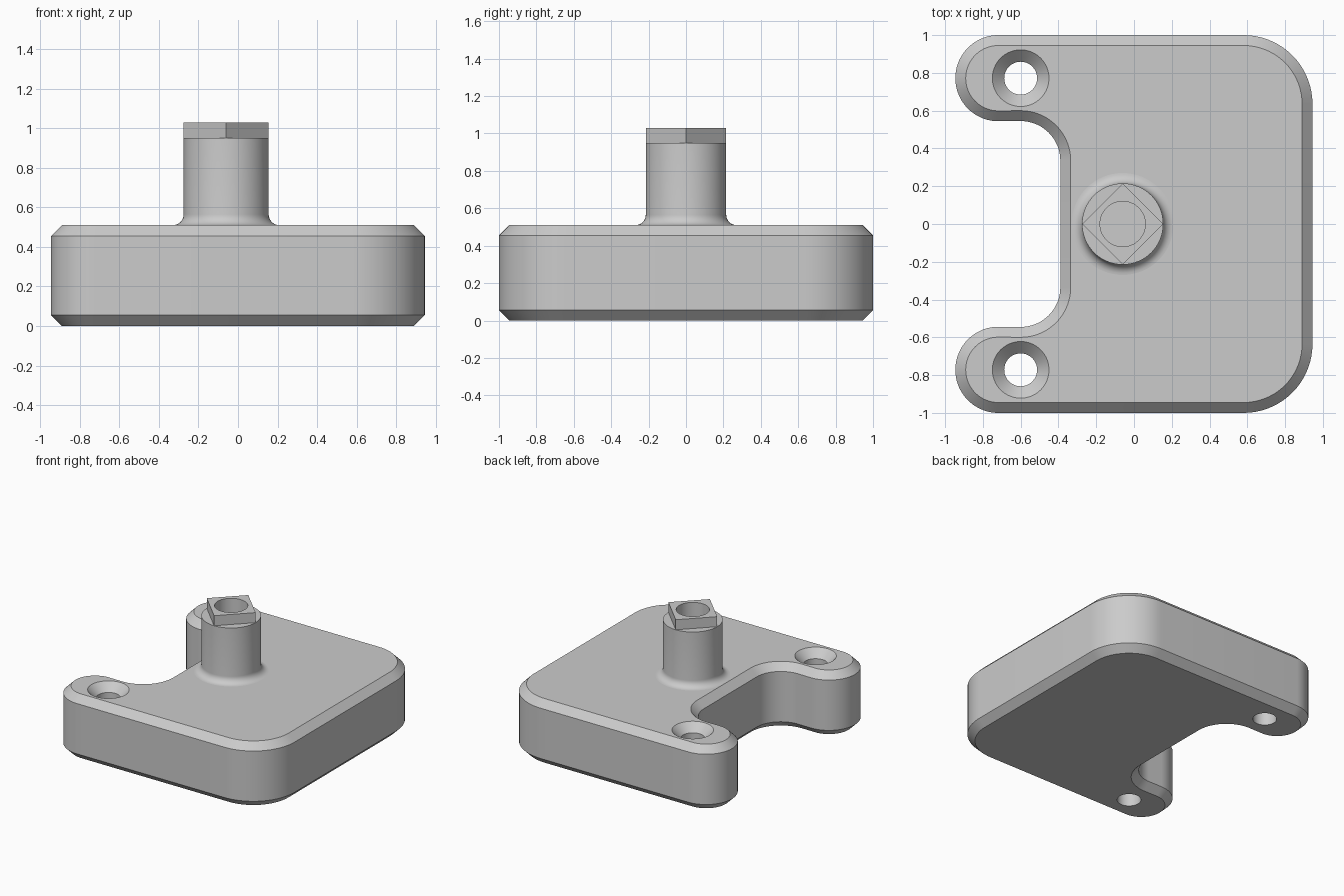
import bpy, bmesh
from math import cos, sin, pi, radians, tau
from mathutils import Vector

cube = bpy.data.objects.get("Cube")
if cube:
    bpy.data.objects.remove(cube, do_unlink=True)

grey = bpy.data.materials.new("light_grey")
grey.use_nodes = True
grey.diffuse_color = (0.6, 0.6, 0.6, 1)
grey.node_tree.nodes["Principled BSDF"].inputs["Base Color"].default_value = (0.6, 0.6, 0.6, 1)

HEIGHT, CHAMFER = 0.51, 0.055
POST_X, POST_R, POST_TOP, TOP = -0.06, 0.215, 0.95, 1.03
BORE_R, BORE_FLOOR = 0.12, 0.55
SEG = 64


def loft(name, rings, cap=True, closed=False, location=(0, 0, 0)):
    """Skin equal-length rings of points, capping the ends or joining last to first."""
    bm = bmesh.new()
    loops = [[bm.verts.new(p) for p in ring] for ring in rings]
    pairs = list(zip(loops, loops[1:]))
    if closed:
        pairs.append((loops[-1], loops[0]))
    for a, b in pairs:
        for i in range(len(a)):
            j = (i + 1) % len(a)
            bm.faces.new((a[i], a[j], b[j], b[i]))
    if cap:
        bm.faces.new(loops[0][::-1])
        bm.faces.new(loops[-1])
    bmesh.ops.recalc_face_normals(bm, faces=bm.faces)
    mesh = bpy.data.meshes.new(name)
    bm.to_mesh(mesh)
    bm.free()
    mesh.materials.append(grey)
    ob = bpy.data.objects.new(name, mesh)
    ob.location = location
    bpy.context.collection.objects.link(ob)
    return ob


def circle(r, z):
    return [(r * cos(tau * i / SEG), r * sin(tau * i / SEG), z) for i in range(SEG)]


def square(r, z):
    """Square with its corners on the axes, sampled like a circle."""
    corners = [Vector(c) for c in ((r, 0, z), (0, r, z), (-r, 0, z), (0, -r, z))]
    n = SEG // 4
    return [corners[k].lerp(corners[(k + 1) % 4], i / n) for k in range(4) for i in range(n)]


def outline(inset, z):
    """Body outline: rounded right corners, two round arms and a notch between them."""
    # centre x, centre y, radius, start angle, end angle, sign of the inset
    upper = [(0.58, 0.635, 0.365, 0, 90, -1),
             (-0.718, 0.772, 0.228, 90, 270, -1),
             (-0.6, 0.335, 0.21, 90, 0, 1)]
    pts = []
    for x, y, r, a, b, sign in upper:
        rad, n = r + sign * inset, abs(b - a) // 5
        for i in range(n + 1):
            t = radians(a + (b - a) * i / n)
            pts.append((x + rad * cos(t), y + rad * sin(t), z))
    return pts + [(x, -y, z) for x, y, z in reversed(pts)]


def smooth(ob):
    bpy.ops.object.select_all(action="DESELECT")
    ob.select_set(True)
    bpy.context.view_layer.objects.active = ob
    bpy.ops.object.shade_smooth_by_angle(angle=radians(25))


# Chamfered body plate
body = loft("body", [outline(CHAMFER, 0), outline(0, CHAMFER),
                     outline(0, HEIGHT - CHAMFER), outline(CHAMFER, HEIGHT)])

# Countersunk screw holes through both arms
for y in (-0.772, 0.772):
    cutter = loft("hole_cutter", [circle(0.087, -0.1), circle(0.087, HEIGHT - 0.063),
                                  circle(0.15, HEIGHT), circle(0.15, HEIGHT + 0.1)],
                  location=(-0.6, y, 0))
    cutter.hide_render = True
    mod = body.modifiers.new("screw_hole", "BOOLEAN")
    mod.operation, mod.solver, mod.object = "DIFFERENCE", "EXACT", cutter
    bpy.context.view_layer.objects.active = body
    bpy.ops.object.modifier_apply(modifier=mod.name)
    bpy.data.objects.remove(cutter, do_unlink=True)
smooth(body)

# Round post with a filleted foot and a blind bore
fillet = 0.055
foot = [circle(POST_R + fillet * (1 - sin(t)), HEIGHT + fillet * (1 - cos(t)))
        for t in (i * pi / 16 for i in range(9))]
post = loft("post", [circle(POST_R + fillet, HEIGHT - 0.01)] + foot +
            [circle(POST_R, POST_TOP), circle(BORE_R, POST_TOP), circle(BORE_R, BORE_FLOOR)],
            location=(POST_X, 0, 0))
smooth(post)

# Square drive head around the bore
head = loft("square_head", [circle(BORE_R, POST_TOP), square(POST_R, POST_TOP),
                            square(POST_R, TOP), circle(BORE_R, TOP)],
            cap=False, closed=True, location=(POST_X, 0, 0))
smooth(head)
